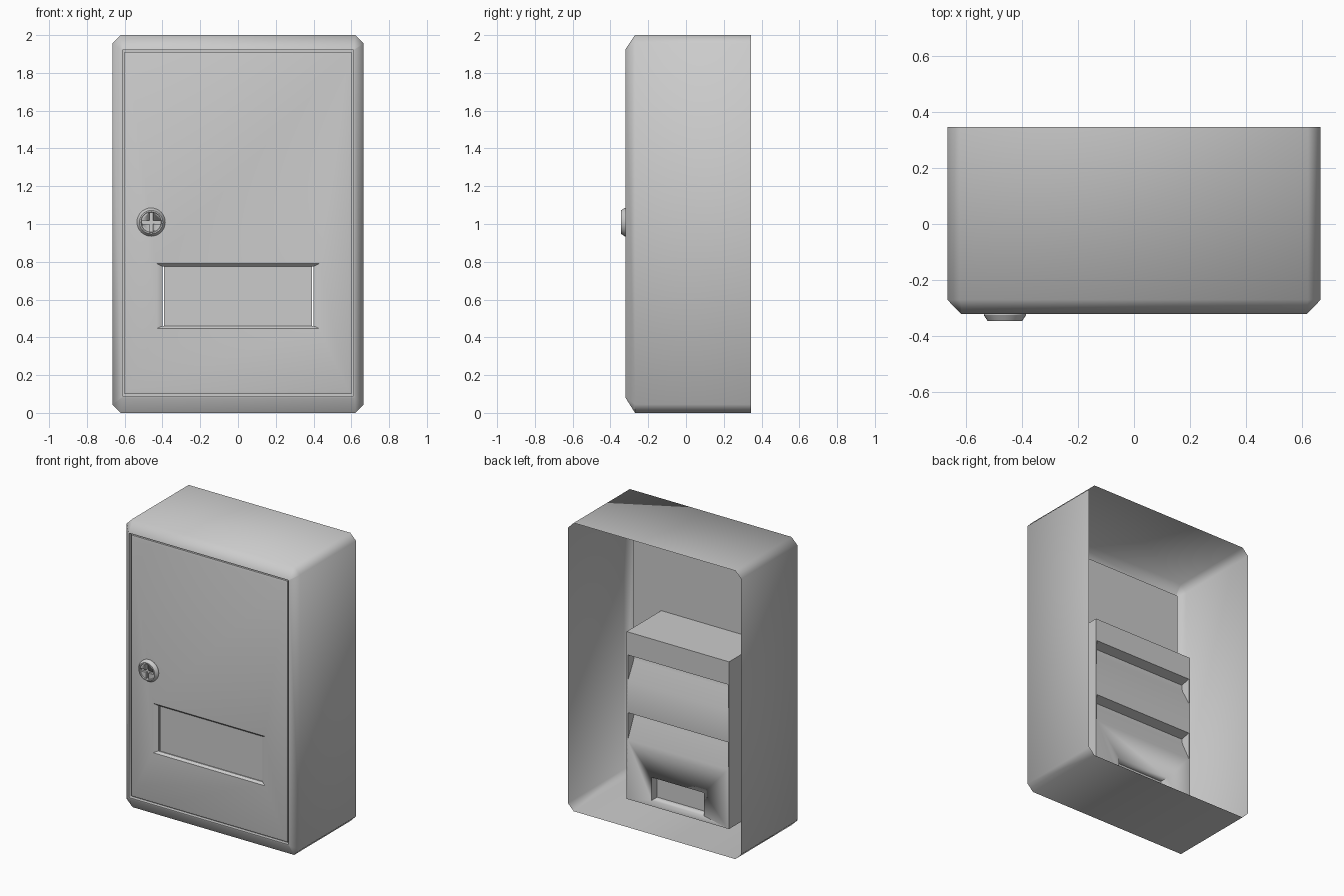
import bpy, bmesh
from math import radians, cos, sin, pi

if "Cube" in bpy.data.objects:
    bpy.data.objects.remove(bpy.data.objects["Cube"])


def finish(name, bm, angle=30):
    bmesh.ops.recalc_face_normals(bm, faces=bm.faces)
    me = bpy.data.meshes.new(name)
    bm.to_mesh(me)
    bm.free()
    ob = bpy.data.objects.new(name, me)
    bpy.context.collection.objects.link(ob)
    bpy.ops.object.select_all(action='DESELECT')
    ob.select_set(True)
    bpy.context.view_layer.objects.active = ob
    bpy.ops.object.shade_smooth_by_angle(angle=radians(angle))
    return ob


def rect(w, z0, z1, y, c=0):
    """Rectangular ring facing -y, with corners cut by c when c > 0."""
    if not c:
        return [(-w, y, z0), (w, y, z0), (w, y, z1), (-w, y, z1)]
    return [(-w + c, y, z0), (w - c, y, z0), (w, y, z0 + c), (w, y, z1 - c),
            (w - c, y, z1), (-w + c, y, z1), (-w, y, z1 - c), (-w, y, z0 + c)]


def loft(rings, closed=False, caps=False):
    bm = bmesh.new()
    vs = [[bm.verts.new(p) for p in r] for r in rings]
    pairs = list(zip(vs, vs[1:]))
    if closed:
        pairs.append((vs[-1], vs[0]))
    for a, b in pairs:
        for i in range(len(a)):
            j = (i + 1) % len(a)
            bm.faces.new((a[i], a[j], b[j], b[i]))
    if caps:
        bm.faces.new(vs[0])
        bm.faces.new(vs[-1])
    return bm


def add_box(bm, lo, hi):
    r = bmesh.ops.create_cube(bm, size=1)
    for v in r['verts']:
        v.co = [lo[k] + (v.co[k] + 0.5) * (hi[k] - lo[k]) for k in range(3)]


def cut(ob, cutter):
    m = ob.modifiers.new("cut", 'BOOLEAN')
    m.operation = 'DIFFERENCE'
    m.object = cutter
    m.solver = 'EXACT'
    cutter.hide_render = True
    cutter.hide_set(True)


# Housing: thin shell, open at the back, chamfered front, door rebate
finish("housing", loft([
    rect(0.665, 0, 2, 0.345, 0.045),
    rect(0.665, 0, 2, -0.27, 0.045),
    rect(0.617, 0.08, 1.925, -0.32, 0.003),
    rect(0.612, 0.088, 1.922, -0.32, 0.003),
    rect(0.612, 0.088, 1.922, -0.295, 0.003),
    rect(0.597, 0.105, 1.907, -0.295, 0.003)]), 50)

# Door: framed plate with a bevelled window opening
finish("door", loft([
    rect(0.60, 0.10, 1.91, -0.29),
    rect(0.60, 0.10, 1.91, -0.313),
    rect(0.588, 0.115, 1.895, -0.318),
    rect(0.43, 0.447, 0.79, -0.318),
    rect(0.40, 0.46, 0.775, -0.302),
    rect(0.40, 0.46, 0.775, -0.29)], closed=True))

# Inner unit: stepped profile (y, z) extruded across x
profile = [(-0.295, 0.05), (-0.295, 1.21), (0.09, 1.21), (0.09, 1.05),
           (0.02, 1.035), (0.025, 0.99), (0.09, 0.87), (0.09, 0.65),
           (0.02, 0.635), (0.025, 0.60), (0.09, 0.46), (0.09, 0.05)]
unit = finish("inner_unit", loft(
    [[(x, y, z) for y, z in profile] for x in (-0.385, 0.385)], caps=True), 35)
bm = bmesh.new()
add_box(bm, (-0.2, 0.03, 0.09), (0.2, 0.2, 0.25))
cut(unit, finish("unit_notch_cutter", bm))

# Side plates closing the ends of the grooves
for side, name in ((-1, "unit_side_left"), (1, "unit_side_right")):
    bm = bmesh.new()
    xs = sorted((side * 0.384, side * 0.393))
    add_box(bm, (xs[0], -0.295, 0.05), (xs[1], 0.09, 1.21))
    finish(name, bm)

# Lock: tapered round knob with a dished, cross-slotted face
def circle(r, y, n=32):
    return [(-0.46 + r * cos(2 * pi * i / n), y, 1.01 + r * sin(2 * pi * i / n))
            for i in range(n)]


lock = finish("lock", loft([circle(0.075, -0.312), circle(0.075, -0.325),
                            circle(0.062, -0.345), circle(0.055, -0.345),
                            circle(0.053, -0.339)], caps=True))
for name, dx, dz in (("slot_cutter_h", 0.052, 0.009), ("slot_cutter_v", 0.009, 0.052)):
    bm = bmesh.new()
    add_box(bm, (-0.46 - dx, -0.36, 1.01 - dz), (-0.46 + dx, -0.324, 1.01 + dz))
    cut(lock, finish(name, bm))
